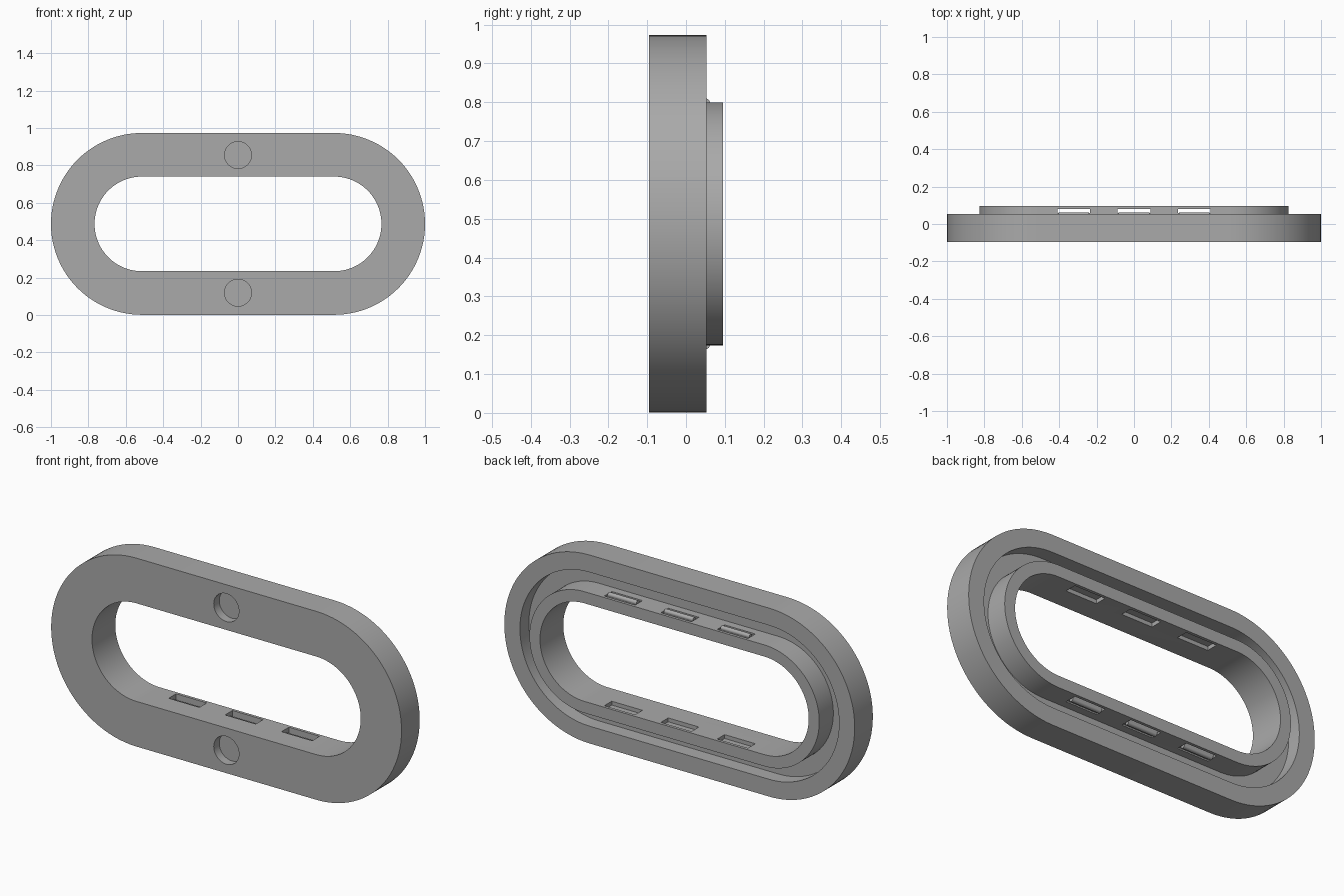
import bpy, bmesh, math

if "Cube" in bpy.data.objects:
    bpy.data.objects.remove(bpy.data.objects["Cube"])

CZ = 0.487     # height of the ring centre
CX = 0.514     # half length of the straight runs
SEG = 48       # steps per rounded end

grey = bpy.data.materials.new("mid grey")
grey.diffuse_color = (0.4, 0.4, 0.4, 1)
grey.use_nodes = True
grey.node_tree.nodes["Principled BSDF"].inputs["Base Color"].default_value = grey.diffuse_color


def stadium(bm, r, y):
    """Loop of vertices round a stadium of end radius r at depth y."""
    pts = []
    for side, start in ((1, -90), (-1, 90)):
        for i in range(SEG + 1):
            a = math.radians(start + 180 * i / SEG)
            pts.append(bm.verts.new((side * CX + r * math.cos(a), y, CZ + r * math.sin(a))))
    return pts


def finish(bm, name):
    bmesh.ops.recalc_face_normals(bm, faces=bm.faces)
    mesh = bpy.data.meshes.new(name)
    bm.to_mesh(mesh)
    bm.free()
    ob = bpy.data.objects.new(name, mesh)
    bpy.context.collection.objects.link(ob)
    mesh.materials.append(grey)
    return ob


def sweep(name, profile):
    """Closed (radius, y) cross-section carried round the stadium."""
    bm = bmesh.new()
    loops = [stadium(bm, r, y) for r, y in profile]
    n = len(loops[0])
    for k, a in enumerate(loops):
        b = loops[(k + 1) % len(loops)]
        for i in range(n):
            j = (i + 1) % n
            bm.faces.new((a[i], a[j], b[j], b[i]))
    return finish(bm, name)


def box(bm, x, y0, y1, z0, z1, w):
    vs = bmesh.ops.create_cube(bm, size=1)["verts"]
    for v in vs:
        v.co = (x + v.co.x * w, (y0 + y1) / 2 + v.co.y * (y1 - y0),
                (z0 + z1) / 2 + v.co.z * (z1 - z0))


# Ring body: front plate, raised rim, groove and inner collar in one section
ring = sweep("ring_body", [(0.253, -0.095), (0.486, -0.095), (0.486, 0.053), (0.397, 0.053),
                           (0.397, -0.02), (0.313, -0.02), (0.313, 0.095), (0.253, 0.095)])

# Cutter: two blind round holes in the front and six windows in the collar
bm = bmesh.new()
for s in (-1, 1):
    ret = bmesh.ops.create_cone(bm, cap_ends=True, segments=48, radius1=0.072,
                                radius2=0.072, depth=0.09)["verts"]
    for v in ret:
        v.co = (v.co.x, -0.095 + v.co.z, CZ + s * 0.368 + v.co.y)
    for x in (-0.322, 0, 0.322):
        z = sorted((CZ + s * 0.235, CZ + s * 0.33))
        box(bm, x, 0.02, 0.08, z[0], z[1], 0.175)
cutter = finish(bm, "hole_cutter")
cutter.hide_render = True
cutter.hide_set(True)
mod = ring.modifiers.new("holes", "BOOLEAN")
mod.object = cutter
mod.solver = 'EXACT'

# Snap tabs: a recessed plate in each window with a rounded outer ridge
bm = bmesh.new()
for s in (-1, 1):
    for x in (-0.322, 0, 0.322):
        z = sorted((CZ + s * 0.273, CZ + s * 0.306))
        box(bm, x, 0.018, 0.06, z[0], z[1], 0.177)
        ridge = bmesh.ops.create_cone(bm, cap_ends=True, segments=16, radius1=0.012,
                                      radius2=0.012, depth=0.165)["verts"]
        for v in ridge:
            v.co = (x + v.co.z, 0.05 + v.co.x, CZ + s * 0.311 + v.co.y)
tabs = finish(bm, "snap_tabs")

# Smooth the curved walls, keep the edges crisp
for ob in (ring, tabs):
    bpy.ops.object.select_all(action='DESELECT')
    ob.select_set(True)
    bpy.context.view_layer.objects.active = ob
    if ob.modifiers:
        bpy.ops.object.modifier_apply(modifier="holes")
    bpy.ops.object.shade_smooth_by_angle(angle=math.radians(30))
